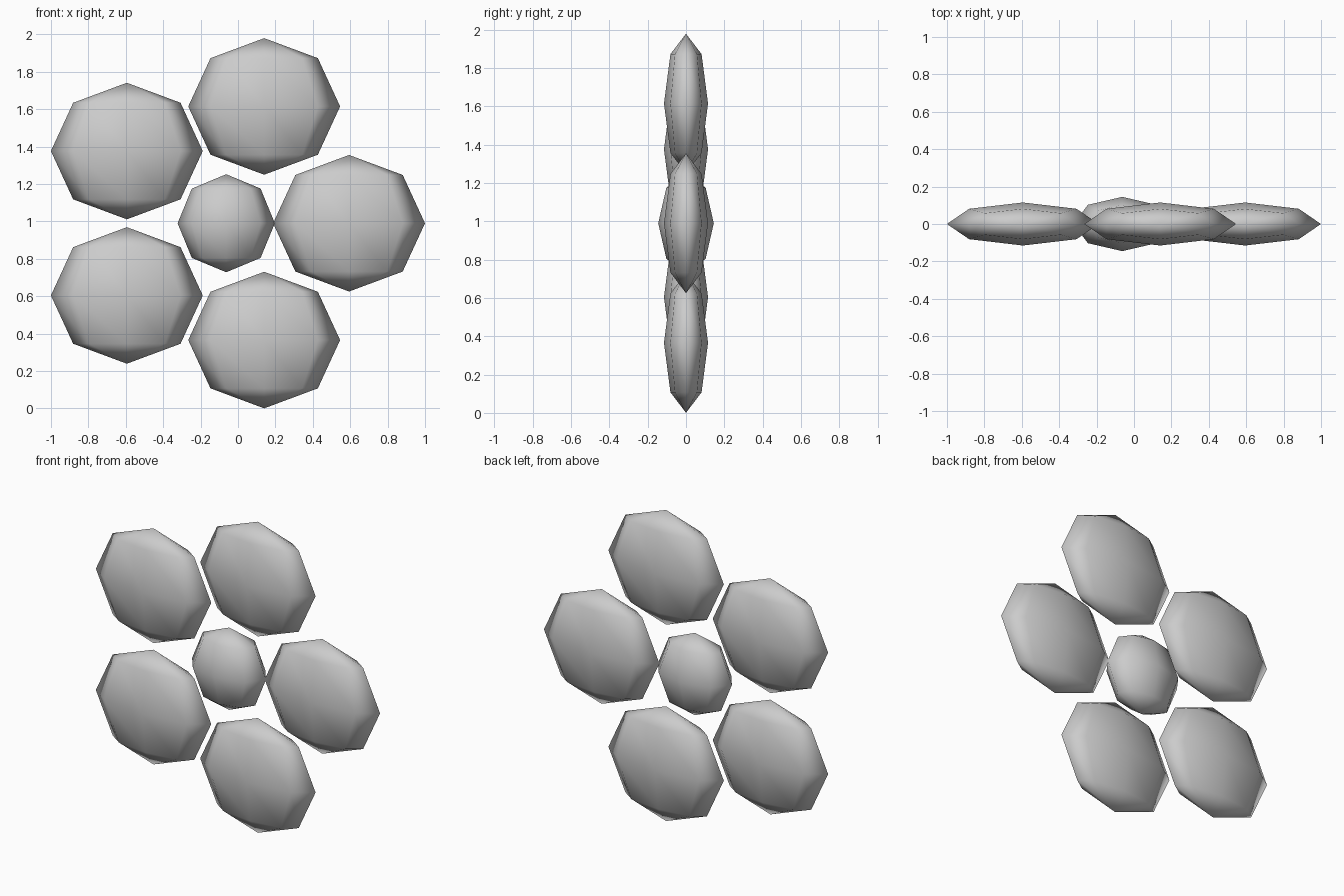
import bpy
import math

if "Cube" in bpy.data.objects:
    bpy.data.objects.remove(bpy.data.objects["Cube"])

# One plain grey for the whole flower
grey = bpy.data.materials.new("light grey")
grey.diffuse_color = (0.6, 0.6, 0.6, 1.0)
grey.use_nodes = True
grey.node_tree.nodes["Principled BSDF"].inputs["Base Color"].default_value = grey.diffuse_color

CX, CZ, RADIUS = -0.063, 0.99, 0.6567


def flat_ball(name, x, z, half_size):
    """Low-poly sphere (8 sides, poles up and down) squashed front to back."""
    bpy.ops.mesh.primitive_uv_sphere_add(segments=8, ring_count=4, radius=1,
                                         location=(x, 0, z))
    ob = bpy.context.object
    ob.name = name
    ob.scale = half_size
    bpy.ops.object.transform_apply(location=False, rotation=False, scale=True)
    bpy.ops.object.shade_smooth()
    ob.data.materials.append(grey)
    return ob


# Flower centre
flat_ball("flower_centre", CX, CZ, (0.26, 0.145, 0.262))

# Five petals around it, all sharing the same upright orientation
for i in range(5):
    a = math.radians(72 * i)
    flat_ball(f"petal_{i + 1}", CX + RADIUS * math.cos(a),
              CZ + RADIUS * math.sin(a), (0.406, 0.115, 0.365))
